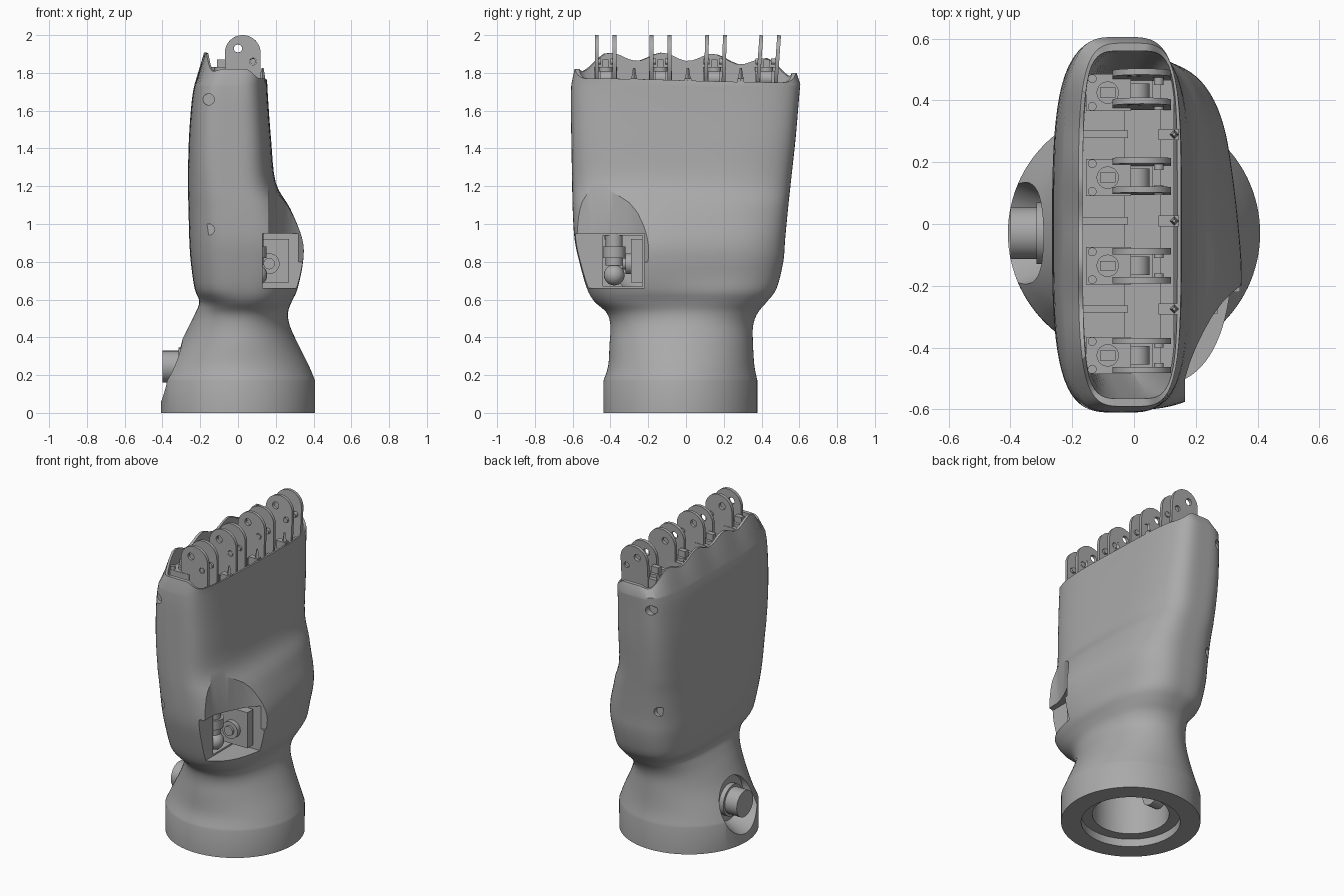
import bpy, bmesh, math
from mathutils import Matrix, Vector

cube = bpy.data.objects.get("Cube")
if cube:
    bpy.data.objects.remove(cube, do_unlink=True)

grey = bpy.data.materials.new("matte_grey")
grey.use_nodes = True
tone = (0.4, 0.4, 0.4, 1)
grey.diffuse_color = tone
grey.node_tree.nodes["Principled BSDF"].inputs["Base Color"].default_value = tone


# ---- helpers ----
def select(ob):
    bpy.ops.object.select_all(action='DESELECT')
    ob.select_set(True)
    bpy.context.view_layer.objects.active = ob


def finish(name, bm, smooth=True):
    bmesh.ops.recalc_face_normals(bm, faces=bm.faces)
    mesh = bpy.data.meshes.new(name)
    bm.to_mesh(mesh)
    bm.free()
    ob = bpy.data.objects.new(name, mesh)
    bpy.context.collection.objects.link(ob)
    mesh.materials.append(grey)
    if smooth:
        select(ob)
        bpy.ops.object.shade_smooth_by_angle(angle=math.radians(35))
    return ob


def box(name, x, y, z):
    bm = bmesh.new()
    bmesh.ops.create_cube(bm, size=1)
    for v in bm.verts:
        for axis, (low, high) in enumerate((x, y, z)):
            v.co[axis] = low if v.co[axis] < 0 else high
    return finish(name, bm, False)


def rod(name, start, end, r1, r2=None, sides=32):
    start, end = Vector(start), Vector(end)
    way = end - start
    bm = bmesh.new()
    turn = way.to_track_quat('Z', 'Y').to_matrix().to_4x4()
    bmesh.ops.create_cone(bm, cap_ends=True, segments=sides, radius1=r1,
                          radius2=r1 if r2 is None else r2, depth=way.length,
                          matrix=Matrix.Translation((start + end) / 2) @ turn)
    return finish(name, bm)


def carve(body, cutter):
    mod = body.modifiers.new("cut", 'BOOLEAN')
    mod.operation, mod.solver, mod.object = 'DIFFERENCE', 'EXACT', cutter
    select(body)
    bpy.ops.object.modifier_apply(modifier=mod.name)
    bpy.data.objects.remove(cutter, do_unlink=True)


def ramp(value, low, high):
    t = min(1, max(0, (value - low) / (high - low)))
    return t * t * (3 - 2 * t)


def ring(x0, x1, y0, y1, power, back_power=0):
    points = []
    for i in range(SIDES):
        a = math.tau * i / SIDES
        c, s = math.cos(a), math.sin(a)
        n = max(power, back_power) if c < 0 else power
        k = (abs(c) ** n + abs(s) ** n) ** (-1 / n)
        points.append(((x0 + x1) / 2 + (x1 - x0) / 2 * c * k,
                       (y0 + y1) / 2 + (y1 - y0) / 2 * s * k))
    return points


def body_layer(z, *shape):
    # squarer back of the hand; the thumb pad thins toward +y
    layer = []
    pad = ramp(z, .58, .75) * (1 - ramp(z, 1.0, 1.25))
    for x, y in ring(*shape, 2 + 1.4 * ramp(z, .52, .66)):
        if x > 0:
            x *= 1 - .09 * pad * ramp(y, -.25, .25)
        layer.append((x, y, z))
    return layer


def rim_height(x, y):
    # low palm side, mid-height ends, scalloped knuckle side
    low = 1.82 - 0.05 * ramp(x, 0.04, 0.12) - 0.02 * ramp(y, -0.5, 0.5)
    high = 1.885 + 0.022 * math.cos(math.tau * (y + 0.13) / 0.28) - 0.03 * ramp(y, 0, 0.5)
    high -= 0.06 * ramp(abs(y), 0.42, 0.58)
    return low + (high - low) * ramp(-x, 0.07, 0.15)


# ---- hand shell: z, x range, y range, roundness ----
SIDES = 112
stations = [
    (.17, -.408, .408, -.437, .378, 2), (.25, -.37, .375, -.412, .362, 2),
    (.36, -.31, .32, -.405, .355, 2), (.46, -.26, .275, -.4, .355, 2.1),
    (.53, -.225, .265, -.42, .38, 2.3), (.59, -.205, .285, -.485, .43, 2.5),
    (.66, -.23, .32, -.525, .48, 2.6), (.8, -.25, .35, -.565, .515, 2.7),
    (.92, -.258, .345, -.59, .525, 2.8), (1.08, -.262, .28, -.6, .54, 3),
    (1.22, -.265, .2, -.603, .555, 3.4), (1.45, -.26, .175, -.607, .58, 3.8),
    (1.65, -.245, .16, -.61, .597, 3.9), (1.74, -.23, .155, -.607, .605, 3.9)]

# through bore, stepped seat and base
layers = []
for radius, z in ((.17, .56), (.225, .4), (.225, .05), (.29, .05), (.29, 0), (.408, 0)):
    layers.append([(x, y, z) for x, y in
                   ring(-radius, radius, -radius - .03, radius - .03, 2)])
# smooth outer skin
for i in range(len(stations) - 1):
    p = [Vector(stations[max(0, min(len(stations) - 1, i + k))]) for k in (-1, 0, 1, 2)]
    for step in range(4):
        t = step / 4
        q = p[1] + t / 2 * (p[2] - p[0] + t * (2 * p[0] - 5 * p[1] + 4 * p[2] - p[3]
                            + t * (3 * p[1] - p[0] - 3 * p[2] + p[3])))
        layers.append(body_layer(*q))
layers.append(body_layer(*stations[-1]))
# rim and hollow inside
edge = ring(-.18, .152, -.59, .585, 4.2)
inner = ring(-.165, .14, -.565, .56, 5)
top = [rim_height(x, y) for x, y in edge]
layers.append([(x, y, h) for (x, y), h in zip(edge, top)])
layers.append([(x, y, h) for (x, y), h in zip(inner, top)])
layers.append([(x, y, 1.6) for x, y in ring(-.165, .125, -.555, .55, 4.2)])
layers.append([(x, y, .75) for x, y in ring(-.19, .04, -.46, .42, 3)])

bm = bmesh.new()
rows = [[bm.verts.new(co) for co in layer] for layer in layers]
for a, b in zip(rows, rows[1:] + rows[:1]):
    for i in range(SIDES):
        j = (i + 1) % SIDES
        bm.faces.new((a[i], a[j], b[j], b[i]))
shell = finish("hand_shell", bm, False)

# thumb socket, its inner recess and the slanted scoop above it
carve(shell, box("socket_cutter", (.13, .6), (-.8, -.22), (.66, .95)))
carve(shell, box("recess_cutter", (.02, .2), (-.44, -.23), (.67, .94)))
bm = bmesh.new()
scoop = [(.165, -.7), (.165, -.5), (.18, -.45), (.2, -.4), (.224, -.35), (.252, -.3),
         (.285, -.255), (.32, -.22), (.37, -.18), (.6, -.18), (.6, -.7)]
face = bm.faces.new([bm.verts.new((x, y, .8)) for x, y in scoop])
grown = bmesh.ops.extrude_face_region(bm, geom=[face])["geom"]
bmesh.ops.translate(bm, vec=(0, 0, .6),
                    verts=[g for g in grown if isinstance(g, bmesh.types.BMVert)])
carve(shell, finish("scoop_cutter", bm, False))

# connector recess and screw holes in both narrow sides
carve(shell, rod("port_cutter", (-.285, -.03, .25), (-.45, -.03, .25), .14, .21, 48))
for y, z in ((-.55, .97), (.475, .97), (-.56, 1.66), (.55, 1.66)):
    carve(shell, rod("screw_cutter", (-.155, y * 1.3, z), (-.155, y, z), .03))
select(shell)
bpy.ops.object.shade_smooth_by_angle(angle=math.radians(32))

# ---- wrist connector ----
rod("connector_flange", (-.24, -.03, .245), (-.315, -.03, .245), .1)
rod("connector_plug", (-.3, -.03, .245), (-.4, -.03, .245), .084)
rod("connector_inner_nut", (-.15, -.03, .245), (-.25, -.03, .245), .07)

# ---- thumb joint ----
rod("thumb_axle", (.165, -.32, .79), (.165, -.25, .79), .055)
rod("thumb_axle_tip", (.165, -.335, .79), (.165, -.31, .79), .03)
rod("thumb_motor", (.09, -.38, .78), (.09, -.38, .95), .045)
rod("thumb_collar", (.09, -.38, .82), (.09, -.38, .88), .06)
box("thumb_bracket", (.05, .27), (-.29, -.23), (.69, .92))
bm = bmesh.new()
bmesh.ops.create_uvsphere(bm, u_segments=24, v_segments=12, radius=.055,
                          matrix=Matrix.Translation((.1, -.38, .73)))
finish("thumb_ball", bm)


# ---- finger brackets ----
def circle(cx, cz, r, a0=0, a1=math.tau, n=24):
    return [(cx + r * math.cos(a0 + (a1 - a0) * i / n),
             cz + r * math.sin(a0 + (a1 - a0) * i / n)) for i in range(n)]


def lug_plate(name, y, lean):
    curve = bpy.data.curves.new(name, 'CURVE')
    curve.dimensions, curve.fill_mode, curve.extrude = '2D', 'BOTH', .01
    outline = circle(.025, .205, .095, 0, math.pi) + [(-.07, .205), (-.07, 0), (.12, 0)]
    for pts in (outline, circle(0, .23, .022), circle(.08, .16, .018)):
        spline = curve.splines.new('POLY')
        spline.points.add(len(pts) - 1)
        for point, (x, z) in zip(spline.points, pts):
            point.co = (x, z, 0, 1)
        spline.use_cyclic_u = True
    ob = bpy.data.objects.new(name, curve)
    bpy.context.collection.objects.link(ob)
    ob.location = (0, y, 1.7)
    ob.rotation_euler = (math.pi / 2 - lean, 0, 0)
    select(ob)
    bpy.ops.object.convert(target='MESH')
    bpy.context.object.data.materials.clear()
    bpy.context.object.data.materials.append(grey)


for n, y in enumerate((-.425, -.135, .15, .425)):
    finger = "finger_%d_" % (n + 1)
    lean = (0, 0, .03, .07)[n]
    for side in (-1, 1):
        lug_plate(finger + "lug", y + side * .047, lean)
        rod(finger + "screw", (-.135, y + side * .045, 1.75), (-.135, y + side * .045, 1.83), .014)
        rod(finger + "lower_pin", (.08, y + side * .025, 1.86), (.08, y + side * .057, 1.86), .016)
    box(finger + "base", (-.155, -.01), (y - .06, y + .06), (1.5, 1.81))
    box(finger + "bridge", (-.05, .06), (y - .04, y + .04), (1.6, 1.74))
    rod(finger + "motor_cap", (-.085, y, 1.8), (-.085, y, 1.83), .036)
    box(finger + "motor_key", (-.11, -.06), (y - .016, y + .016), (1.82, 1.87))
    rod(finger + "roller", (.01, y - .03, 1.77), (.01, y + .03, 1.77), .04)

# ---- partitions, ledge and floor inside the rim ----
box("palm_ledge", (.085, .13), (-.48, .48), (1.6, 1.72))
box("knuckle_deck", (-.165, -.03), (-.48, .48), (1.55, 1.66))
box("channel_floor", (-.1, .095), (-.48, .48), (1.5, 1.55))
for y in (-.275, .01, .29):
    box("knuckle_rib", (-.17, -.02), (y - .012, y + .012), (1.6, 1.79))
    box("palm_rib", (.08, .145), (y - .018, y + .018), (1.6, 1.77))
    rod("palm_rib_tooth", (.13, y, 1.76), (.13, y, 1.825), .016, .006, 4)
